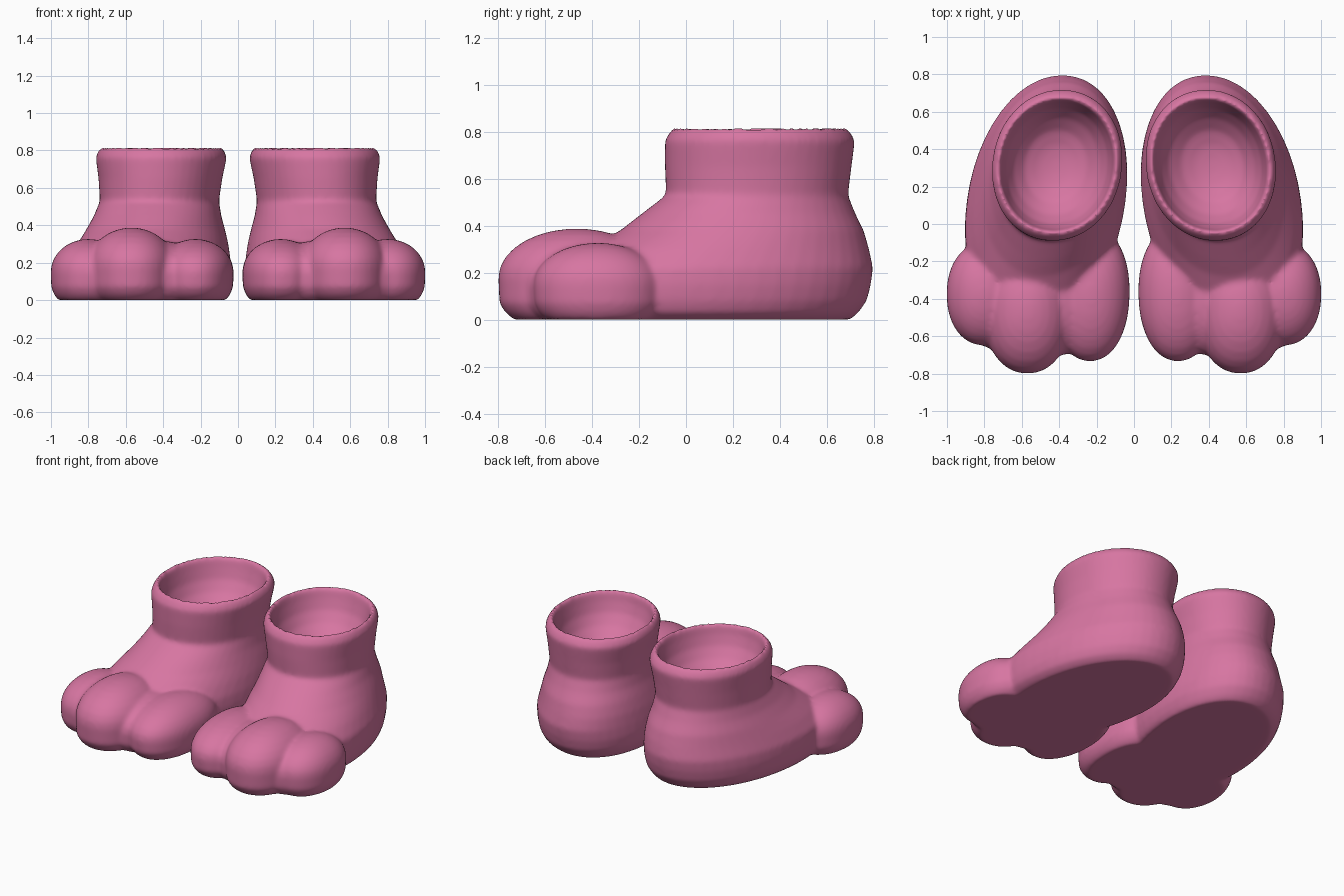
import bpy, bmesh, math

if "Cube" in bpy.data.objects:
    bpy.data.objects.remove(bpy.data.objects["Cube"])

pink = bpy.data.materials.new("soft pink")
pink.diffuse_color = (0.68, 0.18, 0.36, 1)
pink.use_nodes = True
pink.node_tree.nodes["Principled BSDF"].inputs["Base Color"].default_value = pink.diffuse_color


def loft(bm, rings, sides=48, power=2.0):
    """Skin a closed tube through ovals (z, centre x, y front, y back, half width, shear)."""
    loops = []
    for z, cx, y0, y1, rx, shear in rings:
        cy, ry = (y0 + y1) / 2, (y1 - y0) / 2
        loop = []
        for i in range(sides):
            a = 2 * math.pi * i / sides
            c, s = math.cos(a), math.sin(a)
            dx = math.copysign(abs(c) ** (2 / power), c) * rx
            dy = math.copysign(abs(s) ** (2 / power), s) * ry
            loop.append(bm.verts.new((cx + dx + shear * dy, cy + dy, z)))
        loops.append(loop)
    for a, b in zip(loops, loops[1:]):
        for i in range(sides):
            j = (i + 1) % sides
            bm.faces.new((a[i], a[j], b[j], b[i]))
    bm.faces.new(loops[0][::-1])
    bm.faces.new(loops[-1])


def toe(bm, x, y0, y1, rx, top, shear=0.0):
    """Rounded toe with a flat, bevelled sole."""
    y, ry, mid = (y0 + y1) / 2, (y1 - y0) / 2, top * 0.46
    profile = [(0, 0.80), (0.03, 0.91), (0.07, 0.985), (mid, 1.0)]
    for k in range(1, 8):
        a = math.radians(k * 12)
        profile.append((mid + (top - mid) * math.sin(a), math.cos(a)))
    loft(bm, [(z, x, y - ry * s, y + ry * s, rx * s, shear) for z, s in profile], 40, 2.15)


bm = bmesh.new()

# foot, ankle, shaft, rim and shallow bowl-shaped hollow as one skin
loft(bm, [
    (0.00, 0.46, -0.50, 0.70, 0.37, -0.13),
    (0.03, 0.47, -0.53, 0.735, 0.40, -0.13),
    (0.08, 0.47, -0.55, 0.77, 0.418, -0.13),
    (0.15, 0.47, -0.55, 0.788, 0.425, -0.13),
    (0.22, 0.47, -0.54, 0.797, 0.42, -0.13),
    (0.30, 0.455, -0.42, 0.78, 0.395, -0.13),
    (0.38, 0.44, -0.28, 0.757, 0.365, -0.11),
    (0.45, 0.43, -0.19, 0.722, 0.338, -0.09),
    (0.53, 0.42, -0.085, 0.69, 0.317, -0.07),
    (0.65, 0.415, -0.09, 0.705, 0.33, -0.06),
    (0.765, 0.41, -0.09, 0.72, 0.35, -0.06),
    (0.803, 0.41, -0.065, 0.695, 0.333, -0.06),
    (0.82, 0.41, -0.045, 0.675, 0.315, -0.06),
    (0.803, 0.41, -0.035, 0.66, 0.302, -0.06),
    (0.75, 0.41, -0.025, 0.645, 0.29, -0.06),
    (0.68, 0.412, 0.0, 0.62, 0.27, -0.06),
    (0.61, 0.415, 0.05, 0.57, 0.23, -0.06),
    (0.55, 0.42, 0.12, 0.50, 0.165, -0.06),
    (0.52, 0.42, 0.20, 0.42, 0.09, -0.06),
    (0.51, 0.42, 0.27, 0.35, 0.03, -0.06),
], power=2.07)

# three toes: inner, middle, outer
toe(bm, 0.228, -0.735, -0.02, 0.205, 0.327, -0.02)
toe(bm, 0.57, -0.80, -0.13, 0.235, 0.388)
toe(bm, 0.80, -0.65, -0.10, 0.202, 0.327)
# webs that fill the grooves between the toes
toe(bm, 0.39, -0.70, -0.10, 0.17, 0.315)
toe(bm, 0.74, -0.67, -0.10, 0.16, 0.31)

bmesh.ops.recalc_face_normals(bm, faces=bm.faces)
mesh = bpy.data.meshes.new("toed_boots")
bm.to_mesh(mesh)
bm.free()
mesh.materials.append(pink)
boots = bpy.data.objects.new("toed_boots", mesh)
bpy.context.collection.objects.link(boots)

# fuse the parts, soften the joints, mirror to make the pair
fuse = boots.modifiers.new("fuse", 'REMESH')
fuse.mode = 'VOXEL'
fuse.voxel_size = 0.012
fuse.use_smooth_shade = True
soft = boots.modifiers.new("soften", 'SMOOTH')
soft.factor = 0.5
soft.iterations = 14
pair = boots.modifiers.new("pair", 'MIRROR')
pair.use_axis[0] = True
pair.use_mirror_merge = False
